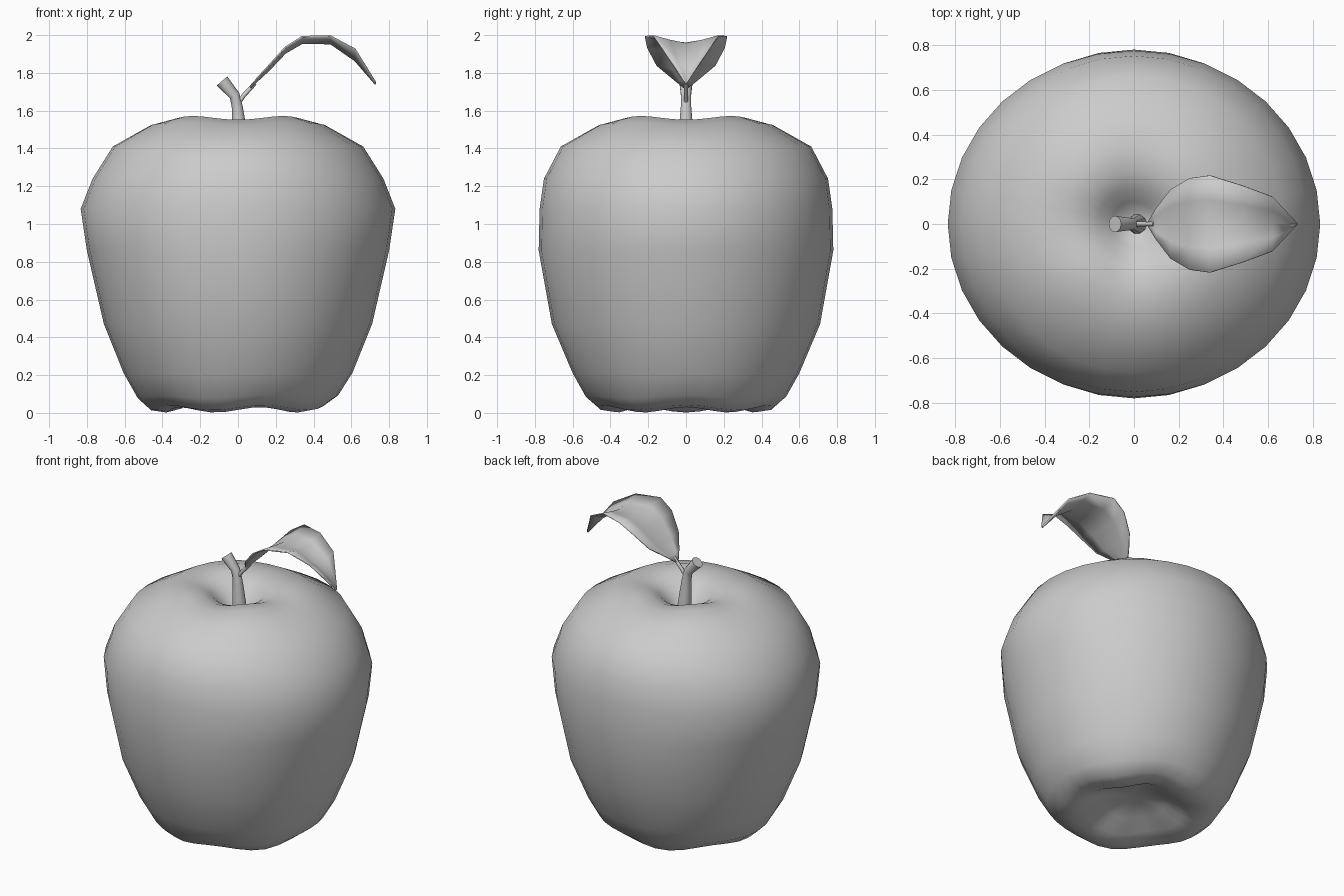
import bpy, bmesh
from math import sin, cos, pi
from mathutils import Vector

if "Cube" in bpy.data.objects:
    bpy.data.objects.remove(bpy.data.objects["Cube"])


def finish(name, bm, smooth=True):
    bmesh.ops.recalc_face_normals(bm, faces=bm.faces[:])
    for f in bm.faces:
        f.smooth = smooth and len(f.verts) < 5
    me = bpy.data.meshes.new(name)
    bm.to_mesh(me)
    bm.free()
    ob = bpy.data.objects.new(name, me)
    bpy.context.scene.collection.objects.link(ob)
    return ob


def bridge(bm, rings):
    n = len(rings[0])
    for a, b in zip(rings, rings[1:]):
        for i in range(n):
            j = (i + 1) % n
            bm.faces.new((a[i], a[j], b[j], b[i]))


# Apple body: (x radius, y radius, height, lobe count, lobe height)
PROFILE = [
    (.10, .10, .125, 5, 0), (.20, .20, .095, 5, .008), (.30, .30, .038, 5, .015),
    (.38, .38, .016, 5, .014), (.46, .46, .028, 5, .014), (.53, .53, .085, 5, .008),
    (.605, .60, .21, 5, 0), (.71, .71, .47, 5, 0), (.80, .78, .86, 5, 0),
    (.833, .775, 1.08, 4, 0), (.77, .752, 1.24, 4, 0), (.663, .663, 1.41, 4, 0),
    (.46, .46, 1.53, 4, -.006), (.34, .34, 1.562, 4, -.010), (.24, .24, 1.555, 4, -.010),
    (.16, .16, 1.52, 4, -.004), (.10, .10, 1.46, 4, 0), (.05, .05, 1.42, 4, 0)]
SEG = 32
bm = bmesh.new()
rings = []
for rx, ry, z, k, amp in PROFILE:
    rings.append([bm.verts.new((rx * cos(2 * pi * i / SEG), ry * sin(2 * pi * i / SEG),
                                z + amp * cos(k * 2 * pi * i / SEG))) for i in range(SEG)])
bridge(bm, rings)
for ring, z in ((rings[0], .135), (rings[-1], 1.41)):
    tip = bm.verts.new((0, 0, z))
    for i in range(SEG):
        bm.faces.new((ring[i], ring[(i + 1) % SEG], tip))
finish("apple_body", bm)


# Tapered tube along points (x, z, radius) in the xz plane
def tube(name, path, sides):
    bm = bmesh.new()
    pts = [Vector((x, 0, z)) for x, z, r in path]
    rings = []
    for n, (p, (_, _, r)) in enumerate(zip(pts, path)):
        t = (pts[min(n + 1, len(pts) - 1)] - pts[max(n - 1, 0)]).normalized()
        u = t.cross(Vector((0, 1, 0)))
        rings.append([bm.verts.new(p + u * r * cos(2 * pi * i / sides)
                                   + Vector((0, r * sin(2 * pi * i / sides), 0)))
                      for i in range(sides)])
    bridge(bm, rings)
    bm.faces.new(rings[0])
    bm.faces.new(rings[-1])
    return finish(name, bm)


tube("stem", [(.015, 1.40, .045), (.003, 1.54, .036), (-.004, 1.62, .029),
              (-.018, 1.68, .028), (-.085, 1.757, .037)], 10)
tube("leaf_stalk", [(-.005, 1.63, .012), (.03, 1.68, .012), (.09, 1.745, .011)], 6)

# Leaf: (x, midrib height, half width, edge lift)
LEAF = [(.065, 1.72, .012, .002), (.10, 1.755, .07, .015), (.165, 1.815, .155, .025),
        (.25, 1.905, .205, .03), (.34, 1.957, .217, .035), (.49, 1.955, .17, .04),
        (.62, 1.865, .122, .06), (.728, 1.74, .006, .01)]
bm = bmesh.new()
rows = [[bm.verts.new((x, w * s, z + lift * abs(s) ** 1.3)) for s in (-1, -.5, 0, .5, 1)]
        for x, z, w, lift in LEAF]
for a, b in zip(rows, rows[1:]):
    for i in range(4):
        bm.faces.new((a[i], b[i], b[i + 1], a[i + 1]))
leaf = finish("leaf", bm)
thick = leaf.modifiers.new("thickness", 'SOLIDIFY')
thick.thickness = .008
thick.offset = 0
